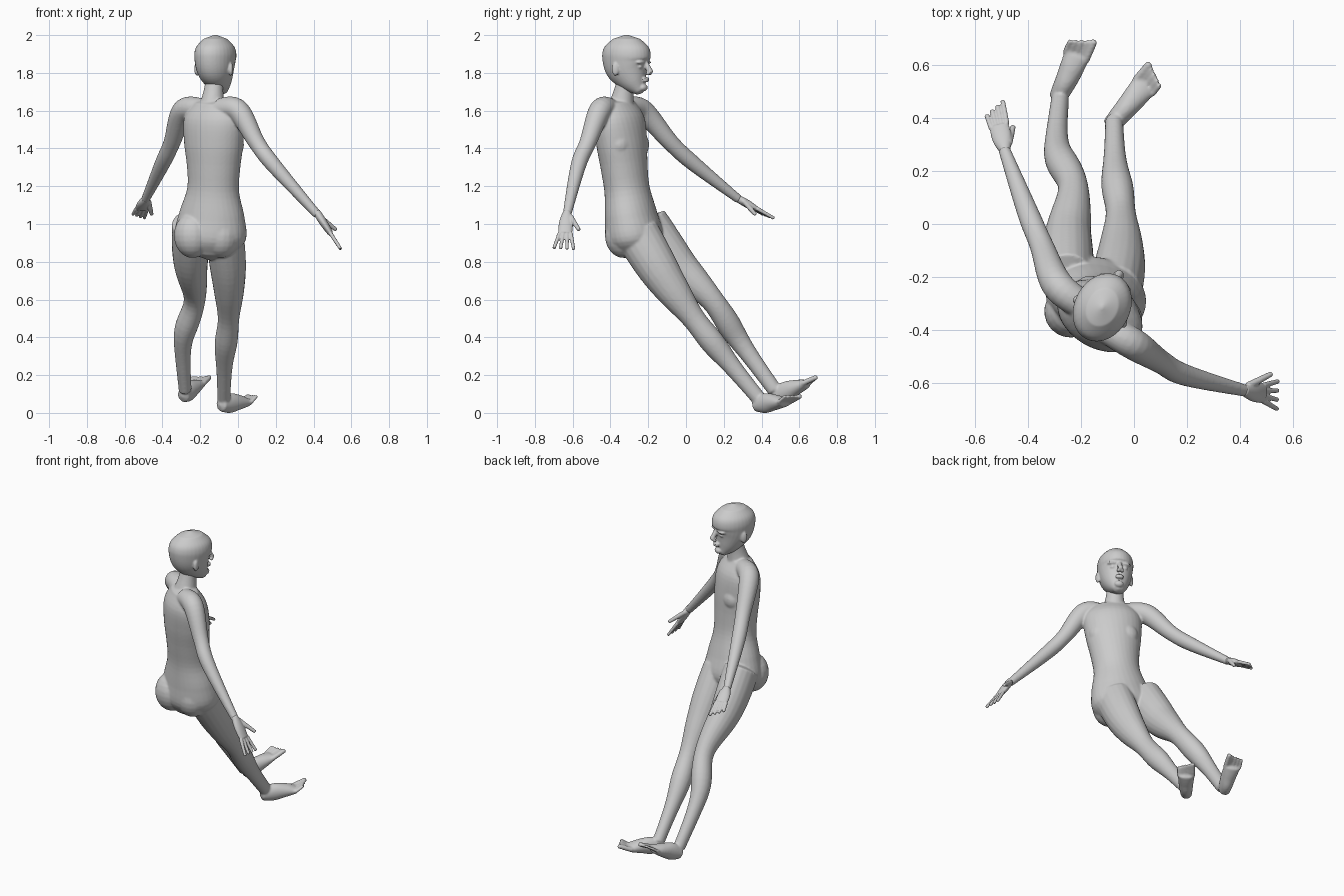
import bpy, bmesh
from math import sin, cos, pi, radians, degrees, atan2
from mathutils import Vector, Matrix

cube = bpy.data.objects.get("Cube")
if cube:
    bpy.data.objects.remove(cube, do_unlink=True)

grey = bpy.data.materials.new("plain_grey")
grey.use_nodes = True
grey.diffuse_color = (.6, .6, .6, 1)
for node in grey.node_tree.nodes:
    if node.type == 'BSDF_PRINCIPLED':
        node.inputs["Base Color"].default_value = grey.diffuse_color


def heading(turn):
    """Side and forward unit vectors for a turn about z, in degrees."""
    angle = radians(turn)
    return (Vector((cos(angle), sin(angle), 0)),
            Vector((-sin(angle), cos(angle), 0)))


def sample(keys, u):
    """Value of a smooth curve through evenly spaced keys, u from start to end."""
    last = len(keys) - 1
    i = min(int(u * last), last - 1)
    t = u * last - i
    before, start = keys[max(i - 1, 0)], keys[i]
    end, after = keys[i + 1], keys[min(i + 2, last)]
    leave = (end - before) / 2
    arrive = (after - start) / 2
    blend = t * t * (3 - 2 * t)
    return (start * (1 - blend) + end * blend
            + leave * (t * (1 - t) ** 2) - arrive * (t * t * (1 - t)))


def loft(bm, path, widths, depths=None, turn=0, twist=0, sides=20, steps=30):
    """Round-ended tube along a path, with elliptical sections."""
    path = [Vector(p) for p in path]
    depths = depths or widths
    centres = [sample(path, i / steps) for i in range(steps + 1)]
    rings, poles = [], []
    for i, centre in enumerate(centres):
        u = i / steps
        tangent = (centres[min(i + 1, steps)] - centres[max(i - 1, 0)]).normalized()
        side = heading(turn + twist * u)[0]
        side = (side - tangent * side.dot(tangent)).normalized()
        front = tangent.cross(side)
        width, depth = sample(widths, u), sample(depths, u)
        ring = []
        for k in range(sides):
            angle = 2 * pi * k / sides
            ring.append(bm.verts.new(centre + side * width * cos(angle)
                                     + front * depth * sin(angle)))
        rings.append(ring)
        if i in (0, steps):
            bulge = min(width, depth) * (.4 if i else -.4)
            poles.append(bm.verts.new(centre + tangent * bulge))
    for k in range(sides):
        n = (k + 1) % sides
        for low, high in zip(rings, rings[1:]):
            bm.faces.new((low[k], low[n], high[n], high[k]))
        bm.faces.new((poles[0], rings[0][n], rings[0][k]))
        bm.faces.new((poles[1], rings[-1][k], rings[-1][n]))


def blob(bm, centre, size, turn=0):
    place = (Matrix.Translation(centre) @ Matrix.Rotation(radians(turn), 4, 'Z')
             @ Matrix.Diagonal((*size, 1)))
    bmesh.ops.create_uvsphere(bm, u_segments=20, v_segments=12, radius=1, matrix=place)


def finish(bm, name, voxel, smoothing):
    """Fuse the overlapping masses into one smooth skin."""
    bmesh.ops.recalc_face_normals(bm, faces=bm.faces)
    mesh = bpy.data.meshes.new(name)
    bm.to_mesh(mesh)
    bm.free()
    obj = bpy.data.objects.new(name, mesh)
    bpy.context.collection.objects.link(obj)
    fuse = obj.modifiers.new("fuse", 'REMESH')
    fuse.mode = 'VOXEL'
    fuse.voxel_size = voxel
    soften = obj.modifiers.new("soften", 'SMOOTH')
    soften.factor = .5
    soften.iterations = smoothing
    bpy.context.view_layer.update()
    graph = bpy.context.evaluated_depsgraph_get()
    skin = bpy.data.meshes.new_from_object(obj.evaluated_get(graph))
    obj.modifiers.clear()
    obj.data = skin
    skin.materials.clear()
    skin.materials.append(grey)
    for poly in skin.polygons:
        poly.use_smooth = True
        poly.material_index = 0


# Torso, twisting from the hips up to the shoulders
body = bmesh.new()
loft(body, [(-.15, -.26, .85), (-.13, -.32, 1.24), (-.13, -.36, 1.64)],
     [.13, .19, .175, .14, .145, .165, .17, .12],
     [.11, .15, .135, .118, .12, .125, .115, .07], turn=-8, twist=-28, sides=32)
for x in (-.24, -.09):
    blob(body, (x, -.33, .94), (.1, .1, .12), -10)
side, front = heading(-36)
for sign in (-1, 1):
    breast = Vector((-.13, -.35, 1.42)) + side * sign * .07 + front * .06
    blob(body, breast, (.075, .06, .075), -36)

# Neck
loft(body, [(-.14, -.35, 1.58), (-.13, -.33, 1.7), (-.12, -.31, 1.8)],
     [.08, .053, .047], turn=-30)

# Arms: collar, shoulder, upper arm, elbow, wrist
ARM = [.055, .06, .045, .041, .023]
loft(body, [(-.1, -.4, 1.61), (0, -.455, 1.6), (.1, -.52, 1.43),
            (.19, -.57, 1.31), (.42, -.63, 1.05)], ARM, turn=66)
loft(body, [(-.19, -.31, 1.61), (-.29, -.23, 1.6), (-.35, -.08, 1.43),
            (-.4, .04, 1.32), (-.49, .28, 1.13)], ARM, turn=17)

# Legs: hip, thigh, knee, calf, ankle
LEG = [.1, .098, .08, .057, .06, .041, .034]
LEG_DEPTH = [.12, .112, .09, .062, .064, .046, .039]
loft(body, [(-.07, -.26, .95), (-.05, -.12, .72), (-.05, .04, .5),
            (-.07, .2, .3), (-.075, .39, .07)], LEG, LEG_DEPTH)
loft(body, [(-.25, -.21, 1), (-.25, -.05, .79), (-.23, .14, .595),
            (-.29, .28, .385), (-.28, .47, .12)], LEG, LEG_DEPTH)


def foot(sole, inner):
    """Foot from heel to ball, then toes; inner is the side of the big toe."""
    heel, ball = Vector(sole[0]), Vector(sole[-1])
    line = ball - heel
    turn = degrees(atan2(-line.x, line.y))
    loft(body, sole, [.033, .04, .046, .05], [.036, .052, .04, .022], turn)
    across, ahead = heading(turn)
    for i in range(5):
        root = ball + across * inner * (.038 - .021 * i) - ahead * .01
        tip = root + ahead * (.085 - .009 * i) + Vector((0, 0, .035))
        size = .01 if i else .015
        loft(body, [root, tip], [size, size, size * .9], turn=turn, sides=10)


# Feet
foot([(-.09, .37, .042), (-.02, .45, .055), (.04, .525, .055)], -1)
foot([(-.29, .475, .09), (-.25, .555, .125), (-.215, .64, .155)], 1)
finish(body, "body", .006, 7)

# Head, with the face built out along its own heading
head = bmesh.new()
TURN = -27
side, front = heading(TURN)


def face(across, ahead, z):
    return Vector((-.12, -.315, z)) + side * across + front * ahead


loft(head, [face(0, .085 * max(0, 1 - i / 4) ** 1.5, 1.7 + i * .04) for i in range(8)],
     [.03, .062, .082, .095, .102, .105, .094, .059],
     [.025, .063, .093, .119, .13, .134, .12, .075], turn=TURN, sides=32)
# Nose, lips and chin
loft(head, [face(0, .115, 1.855), face(0, .143, 1.8)], [.012, .017], turn=TURN)
for z in (1.758, 1.77):
    blob(head, face(0, .117, z), (.025, .014, .007), TURN)
blob(head, face(0, .1, 1.722), (.028, .022, .02), TURN)
# Eye, brow, nostril and ear on each side
for sign in (-1, 1):
    blob(head, face(sign * .036, .097, 1.832), (.017, .015, .01), TURN)
    blob(head, face(sign * .036, .1, 1.856), (.035, .022, .01), TURN)
    blob(head, face(sign * .012, .132, 1.795), (.01, .012, .009), TURN)
    blob(head, face(sign * .1, -.015, 1.82), (.012, .02, .036), TURN + sign * 20)
finish(head, "head", .005, 5)


def hand(name, wrist, knuckle, turn, spread, curl):
    """Palm, four fanned fingers that shorten by curl, and a thumb."""
    bm = bmesh.new()
    wrist, knuckle = Vector(wrist), Vector(knuckle)
    loft(bm, [wrist, knuckle], [.02, .037, .037], [.02, .021, .015], turn)
    across = heading(turn)[0]
    along = (knuckle - wrist).normalized()
    out = along.cross(across)
    for i in range(4):
        fan = across * (1.5 - i)
        root = knuckle + fan * .02
        tip = knuckle + along * (.1 - curl * i) + fan * spread
        loft(bm, [root, tip], [.011, .009], turn=turn, sides=10)
    root = wrist + along * .03 + across * .02
    tip = knuckle + across * spread * 2.1 + out * .035
    loft(bm, [root, tip], [.015, .013, .01], turn=turn, sides=10)
    finish(bm, name, .004, 2)


hand("left_hand", (.415, -.63, 1.065), (.49, -.64, .95), 90, .035, .002)
hand("right_hand", (-.487, .275, 1.135), (-.51, .37, 1.08), 17, .024, .013)
